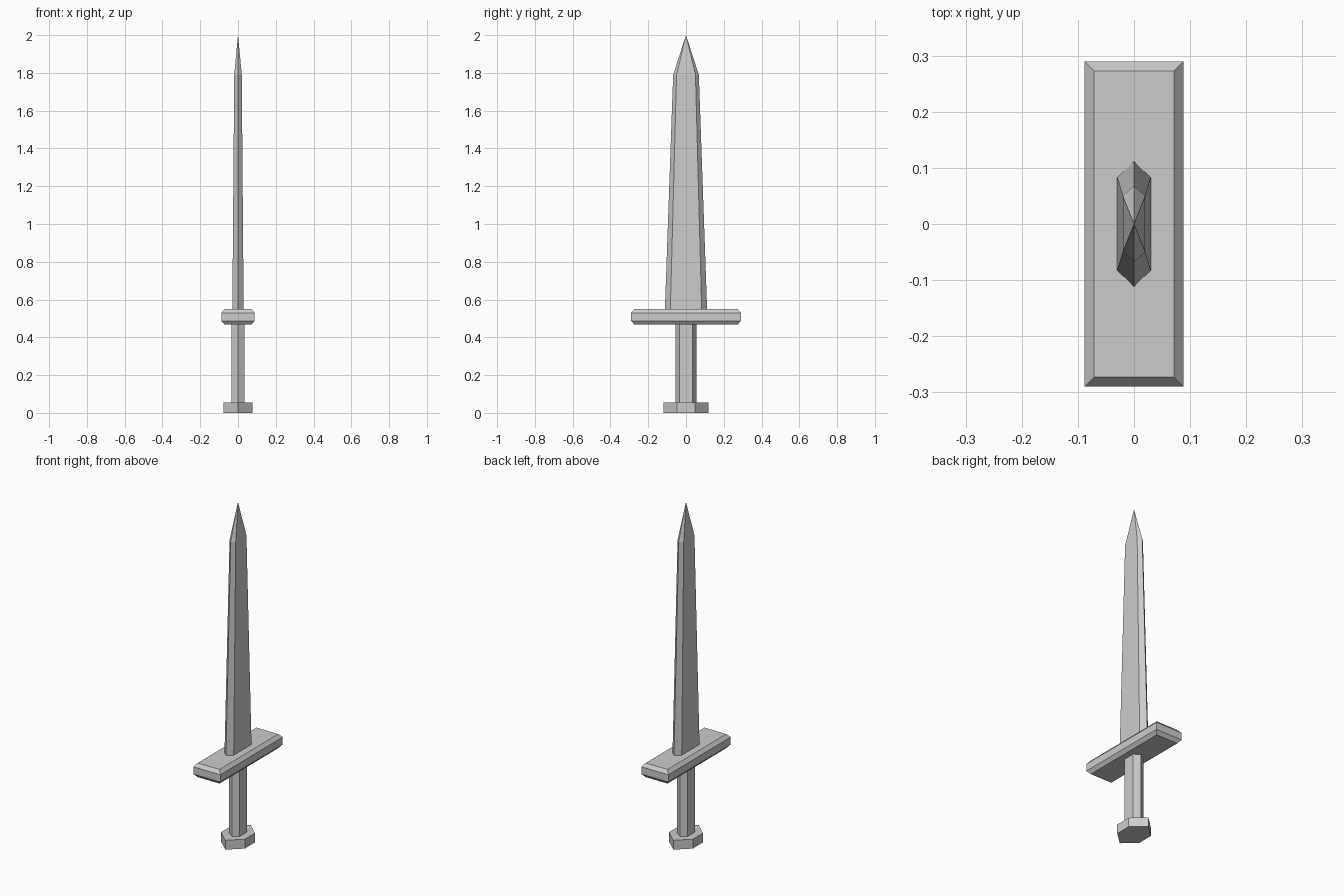
import bpy, bmesh

if "Cube" in bpy.data.objects:
    bpy.data.objects.remove(bpy.data.objects["Cube"])


def hexagon(half_x, half_y, flat_y):
    """Six-sided outline: points front and back, flats left and right."""
    return [(0, -half_y), (half_x, -flat_y), (half_x, flat_y),
            (0, half_y), (-half_x, flat_y), (-half_x, -flat_y)]


def rectangle(half_x, half_y):
    return [(-half_x, -half_y), (half_x, -half_y), (half_x, half_y), (-half_x, half_y)]


def loft(name, sections, tip=None):
    """Skin outlines stacked in z, ending in a flat cap or a point."""
    bm = bmesh.new()
    rings = [[bm.verts.new((x, y, z)) for x, y in outline] for z, outline in sections]
    n = len(rings[0])
    for a, b in zip(rings, rings[1:]):
        for i in range(n):
            j = (i + 1) % n
            bm.faces.new((a[i], a[j], b[j], b[i]))
    bm.faces.new(rings[0][::-1])
    top = rings[-1]
    if tip is None:
        bm.faces.new(top)
    else:
        apex = bm.verts.new((0, 0, tip))
        for i in range(n):
            bm.faces.new((top[i], top[(i + 1) % n], apex))
    bmesh.ops.recalc_face_normals(bm, faces=bm.faces)
    mesh = bpy.data.meshes.new(name)
    bm.to_mesh(mesh)
    bm.free()
    obj = bpy.data.objects.new(name, mesh)
    bpy.context.collection.objects.link(obj)
    return obj


# Tapered blade with a pointed tip
loft("blade", [(0.54, hexagon(0.03, 0.112, 0.083)),
               (1.79, hexagon(0.02, 0.068, 0.05))], tip=2.0)

# Cross guard with chamfered top and bottom edges
inner, outer = rectangle(0.071, 0.273), rectangle(0.088, 0.29)
loft("cross_guard", [(0.467, inner), (0.487, outer), (0.53, outer), (0.55, inner)])

# Grip
grip = hexagon(0.035, 0.056, 0.035)
loft("grip", [(0.04, grip), (0.48, grip)])

# Pommel
pommel = hexagon(0.077, 0.118, 0.047)
loft("pommel", [(0.0, pommel), (0.055, pommel)])
